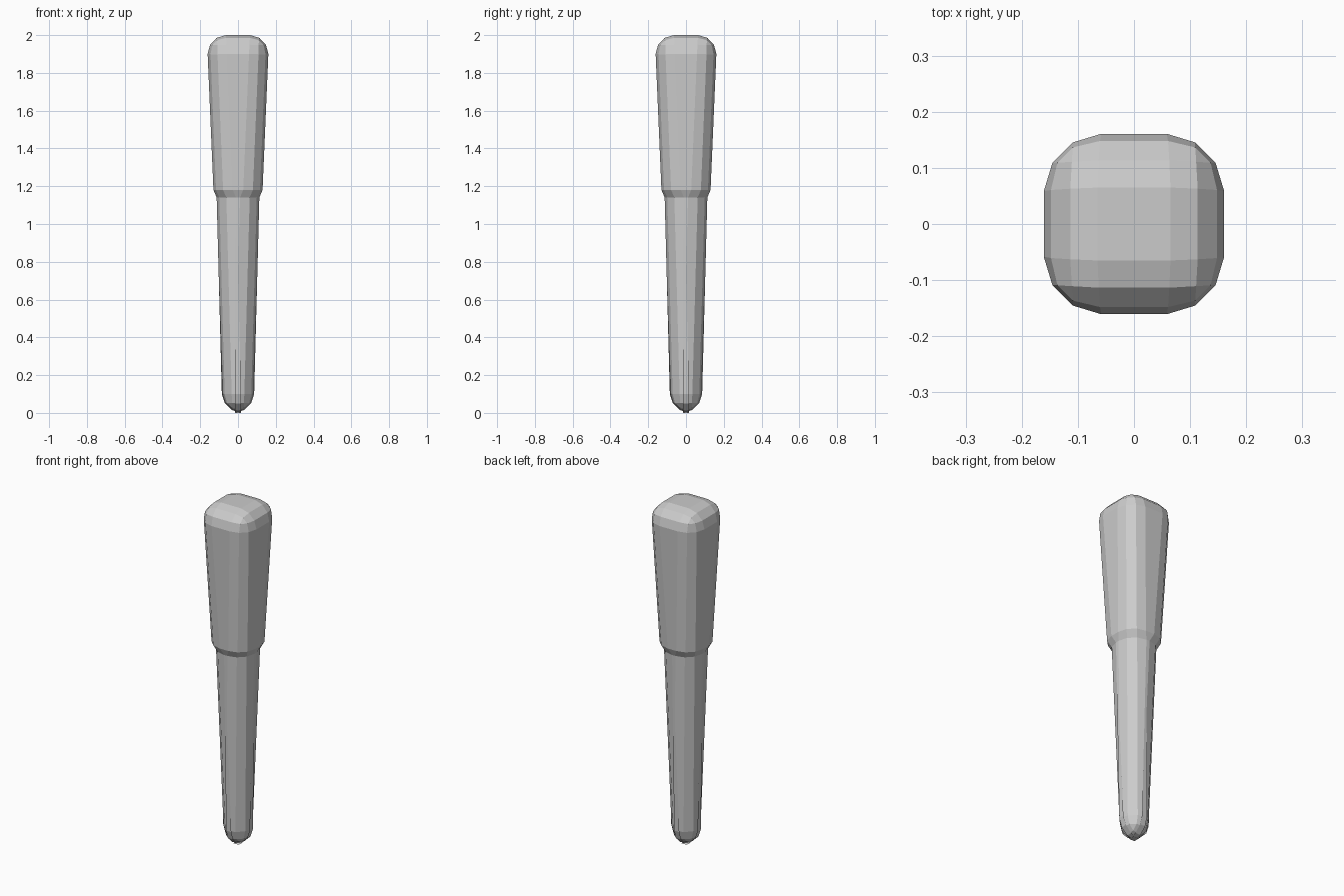
import bpy, bmesh

if "Cube" in bpy.data.objects:
    bpy.data.objects.remove(bpy.data.objects["Cube"])

# Tapered square shaft: (height, half width) of each ring
RINGS = [(0.0, 0.083), (1.14, 0.113), (1.18, 0.13), (2.0, 0.165)]

bm = bmesh.new()
loops = []
for z, h in RINGS:
    loops.append([bm.verts.new((sx * h, sy * h, z))
                  for sx, sy in ((-1, -1), (1, -1), (1, 1), (-1, 1))])
for lower, upper in zip(loops, loops[1:]):
    for i in range(4):
        j = (i + 1) % 4
        bm.faces.new((lower[i], lower[j], upper[j], upper[i]))
bm.faces.new(loops[0][::-1])
bm.faces.new(loops[-1])

mesh = bpy.data.meshes.new("tapered_peg")
bm.to_mesh(mesh)
bm.free()
peg = bpy.data.objects.new("tapered_peg", mesh)
bpy.context.collection.objects.link(peg)

# Round the long corners and both ends; the shallow collar edges stay crisp
bevel = peg.modifiers.new("rounded_edges", 'BEVEL')
bevel.width = 0.1
bevel.segments = 3
bevel.limit_method = 'ANGLE'
bevel.angle_limit = 0.6
bevel.use_clamp_overlap = False
